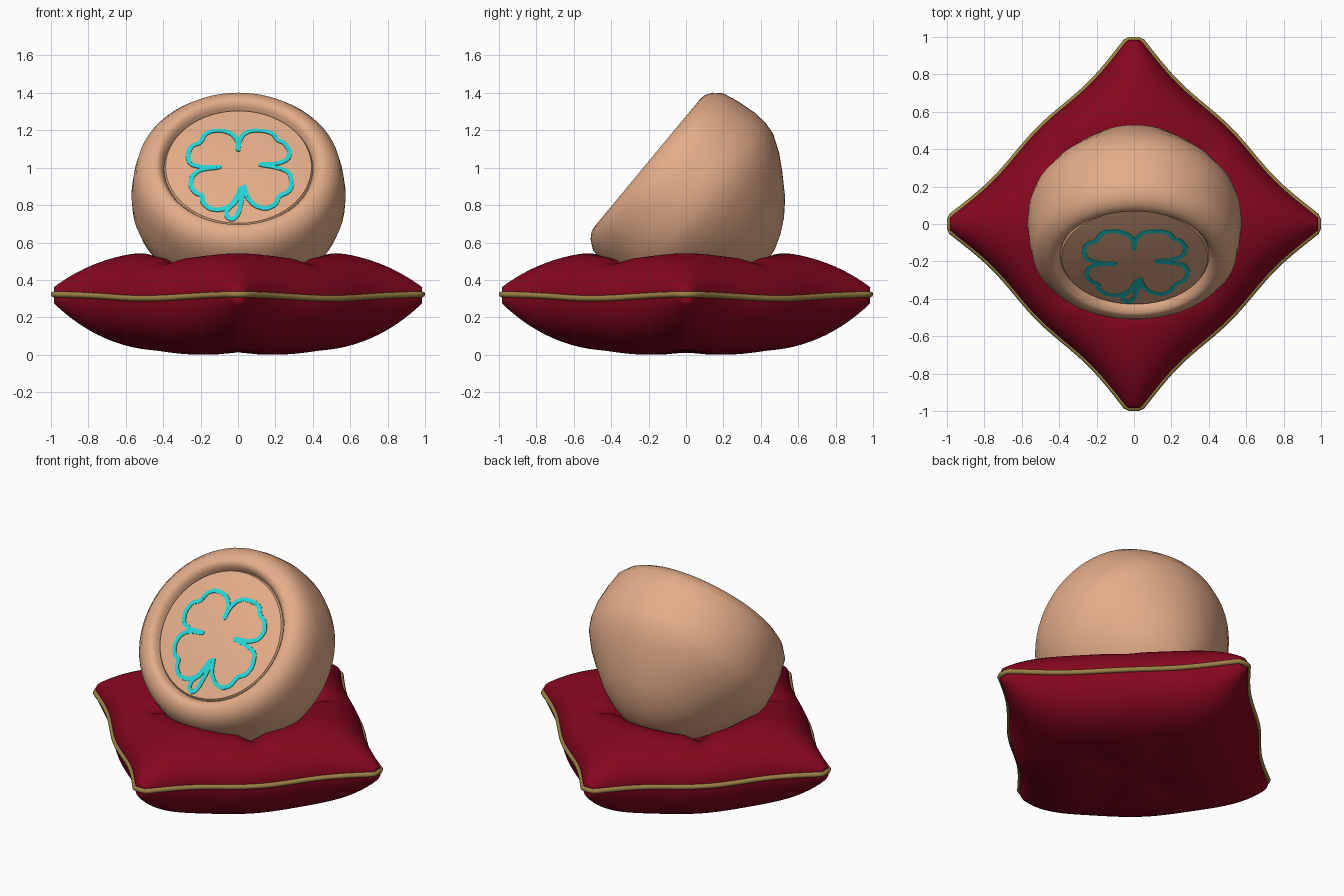
import bpy, bmesh, math
from mathutils import Vector, Matrix

if "Cube" in bpy.data.objects:
    bpy.data.objects.remove(bpy.data.objects["Cube"])


def material(name, rgb):
    m = bpy.data.materials.new(name)
    m.diffuse_color = (*rgb, 1)
    m.use_nodes = True
    m.node_tree.nodes["Principled BSDF"].inputs["Base Color"].default_value = m.diffuse_color
    return m


RED = material("crimson_cloth", (0.235, 0.002, 0.013))
GOLD = material("old_gold_piping", (0.33, 0.22, 0.06))
TAN = material("warm_tan", (0.77, 0.415, 0.25))
CYAN = material("cyan_paint", (0.02, 0.66, 0.66))


def make_object(name, bm, mat, angle=50):
    bmesh.ops.recalc_face_normals(bm, faces=bm.faces)
    me = bpy.data.meshes.new(name)
    bm.to_mesh(me)
    bm.free()
    ob = bpy.data.objects.new(name, me)
    bpy.context.collection.objects.link(ob)
    me.materials.append(mat)
    bpy.context.view_layer.objects.active = ob
    ob.select_set(True)
    bpy.ops.object.shade_smooth_by_angle(angle=math.radians(angle))
    ob.select_set(False)
    return ob


# ---- Cushion: a puffed square turned 45 degrees, with flared ears ----
def half_width(w):
    return 0.706 + 0.011 * math.cos(2 * math.pi * w) + 0.015 * w ** 10


def flat(u, v):
    p, q = u * half_width(v), v * half_width(u)
    lim = lambda c: max(-0.985, min(0.985, c))
    return lim((p - q) * math.sqrt(0.5)), lim((p + q) * math.sqrt(0.5))


def seam(x, y):
    return 0.31 + 0.013 * math.cos(4 * math.atan2(y, x)) * min(1, math.hypot(x, y))


def cushion_point(u, v, side):
    x, y = flat(u, v)
    r = math.hypot(x, y)
    puff = math.sqrt(max(0, (1 - u ** 4) * (1 - v ** 4)))
    ang = math.atan2(y, x)
    off = (ang % (math.pi / 2)) - math.pi / 4
    if side > 0:
        crease = math.exp(-(off / 0.12) ** 2) * math.exp(-((r - 0.42) / 0.14) ** 2)
        z = seam(x, y) + 0.25 * puff - 0.045 * crease
        z -= 0.24 * math.exp(-(r / 0.37) ** 4)      # hollow under the ball
    else:
        z = seam(x, y) - 0.312 * puff + 0.012 * math.exp(-(r / 0.2) ** 2)
        z += 0.018 * math.cos(2 * ang) ** 4 * math.exp(-((r - 0.25) / 0.2) ** 2)
    return x, y, max(0, z)


N = 56
steps = [math.sin(math.pi / 2 * (2 * i / N - 1)) for i in range(N + 1)]
bm = bmesh.new()
for side in (1, -1):
    grid = [[bm.verts.new(cushion_point(u, v, side)) for v in steps] for u in steps]
    for i in range(N):
        for j in range(N):
            bm.faces.new((grid[i][j], grid[i + 1][j], grid[i + 1][j + 1], grid[i][j + 1]))
bmesh.ops.remove_doubles(bm, verts=bm.verts, dist=1e-5)
make_object("cushion", bm, RED, 60)

# ---- Piping: a tube swept round the seam ----
line = [i / 20 - 1 for i in range(40)]
loop = ([(t, -1) for t in line] + [(1, t) for t in line]
        + [(-t, 1) for t in line] + [(-1, -t) for t in line])
path = []
for u, v in loop:
    x, y = flat(u, v)
    p = Vector((x, y, seam(x, y)))
    if not path or (p - path[-1]).length > 0.008:
        path.append(p)
bm = bmesh.new()
rings = []
for i, p in enumerate(path):
    tan = (path[(i + 1) % len(path)] - path[i - 1]).normalized()
    out = tan.cross(Vector((0, 0, 1))).normalized()
    rings.append([bm.verts.new(p + 0.016 * (out * math.cos(k * math.pi / 4)
                  + Vector((0, 0, 1)) * math.sin(k * math.pi / 4))) for k in range(8)])
for i, ring in enumerate(rings):
    prev = rings[i - 1]
    for k in range(8):
        bm.faces.new((prev[k], ring[k], ring[(k + 1) % 8], prev[(k + 1) % 8]))
make_object("seam_piping", bm, GOLD, 60)

# ---- Ball: lathe profile (radius, height along the tilted axis) ----
NY, NZ = -0.77, 0.638
CENTRE = Vector((0.003, -0.022, 0.873))
TILT = Matrix(((1, 0, 0), (0, NZ, NY), (0, -NY, NZ))).to_4x4()
PLACE = Matrix.Translation(CENTRE) @ TILT


def dome(r):
    return 0.23 - 0.025 * (r / 0.39) ** 2


profile = [(r, dome(r)) for r in (0, 0.1, 0.2, 0.3, 0.36, 0.39)]
profile += [(0.398, 0.192), (0.408, 0.213), (0.425, 0.236), (0.445, 0.24), (0.475, 0.234),
            (0.51, 0.212),
            (0.545, 0.165), (0.562, 0.08), (0.573, -0.03), (0.568, -0.11), (0.548, -0.18),
            (0.49, -0.27), (0.42, -0.35), (0.325, -0.448), (0.24, -0.51), (0.16, -0.552),
            (0.08, -0.58), (0, -0.59)]
bm = bmesh.new()
vs = [bm.verts.new((r, 0, a)) for r, a in profile]
es = [bm.edges.new(pair) for pair in zip(vs, vs[1:])]
bmesh.ops.spin(bm, geom=vs + es, cent=(0, 0, 0), axis=(0, 0, 1),
               angle=2 * math.pi, steps=64, use_duplicate=False)
bmesh.ops.remove_doubles(bm, verts=bm.verts, dist=1e-5)
bm.transform(PLACE)
make_object("ball_with_flat_face", bm, TAN, 45)

# ---- Clover outline: thin painted ribbon on the face, points as seen from the front ----
clover = [(0, 1.08), (0, 1.14), (-.03, 1.18), (-.08, 1.20), (-.14, 1.20), (-.18, 1.18),
          (-.20, 1.135), (-.25, 1.12), (-.27, 1.07), (-.255, 1.02), (-.19, 1.0), (-.08, 1.0),
          (-.20, .99), (-.245, .96), (-.255, .91), (-.23, .87), (-.19, .855), (-.19, .82),
          (-.15, .785), (-.09, .78), (-.04, .80), (-.01, .835), (.02, .90),
          (-.01, .82), (-.06, .78), (-.06, .745), (-.03, .73), (.0, .755), (.02, .83), (.03, .91),
          (.05, .84), (.09, .80), (.15, .785), (.20, .81), (.22, .855), (.27, .875), (.29, .92),
          (.275, .98), (.21, 1.0), (.10, 1.015), (.21, 1.02), (.265, 1.045), (.28, 1.09),
          (.25, 1.135), (.21, 1.15), (.19, 1.185), (.14, 1.20), (.07, 1.20), (.03, 1.18), (.005, 1.14)]
pts = [Vector((x - CENTRE.x, (z - CENTRE.z - NZ * 0.224) / -NY)) for x, z in clover]
fine = []
for p, q in zip(pts, pts[1:] + pts[:1]):
    fine += [p.lerp(q, 0.2), p.lerp(q, 0.8)]      # round the corners

bm = bmesh.new()


def painted(outline):
    bm.faces.new([bm.verts.new((p.x, p.y, dome(p.length) + 0.004)) for p in outline])


W = 0.0125
for p, q in zip(fine, fine[1:] + fine[:1]):
    d = (q - p).normalized() * W
    n = Vector((-d.y, d.x))
    painted((p - n, q - n, q + n, p + n))
    painted([q + W * Vector((math.cos(k * math.pi / 4), math.sin(k * math.pi / 4)))
             for k in range(8)])
# give the paint a little thickness
ext = bmesh.ops.extrude_face_region(bm, geom=list(bm.faces), use_keep_orig=True)
for v in (g for g in ext["geom"] if isinstance(g, bmesh.types.BMVert)):
    v.co.z -= 0.006
bm.transform(PLACE)
make_object("clover_outline", bm, CYAN, 30)
